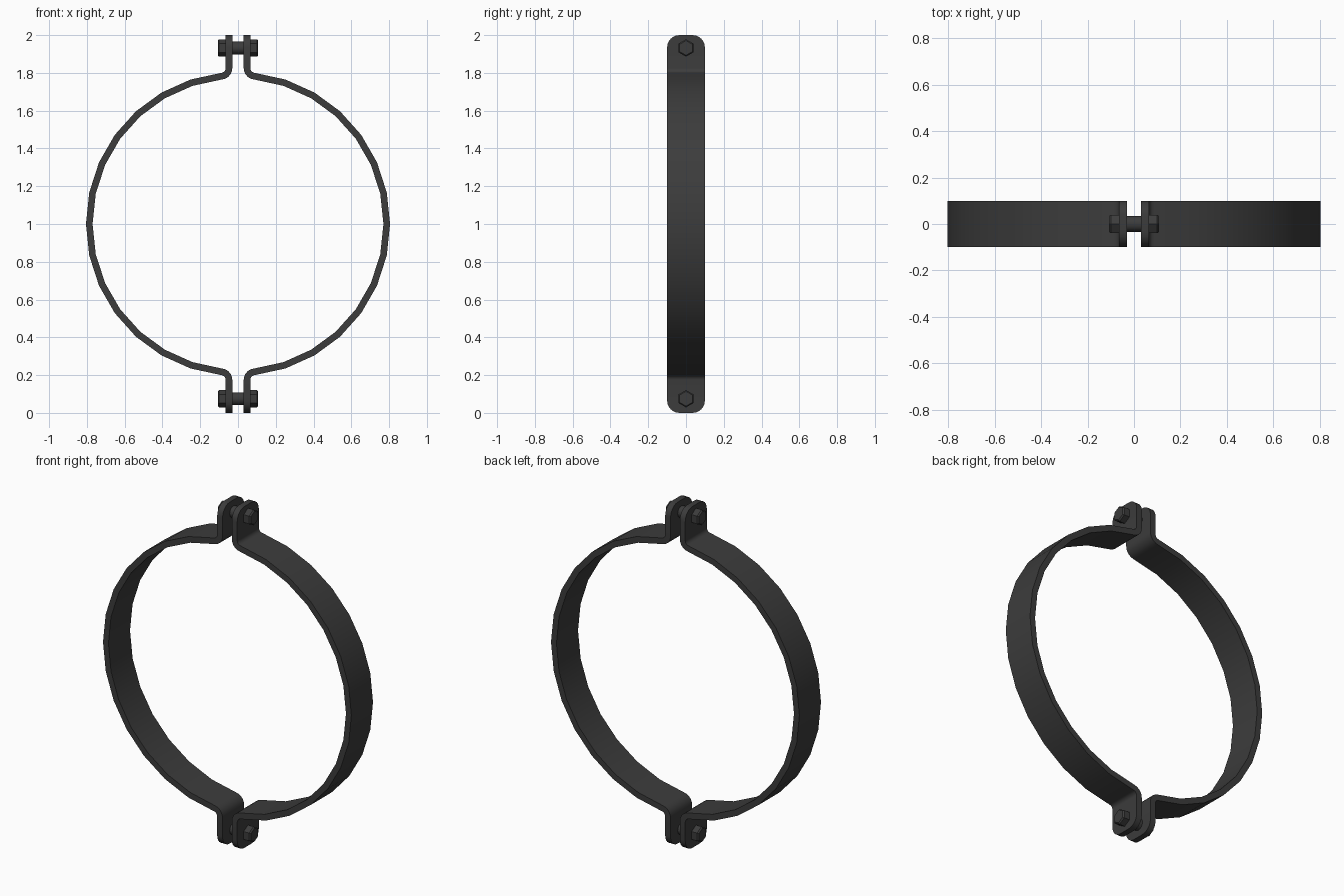
import bpy, bmesh
from math import sin, cos, pi, sqrt, atan2
from mathutils import Matrix

if "Cube" in bpy.data.objects:
    bpy.data.objects.remove(bpy.data.objects["Cube"])

mat = bpy.data.materials.new("dark_metal")
mat.diffuse_color = (0.045, 0.045, 0.045, 1)
mat.use_nodes = True
mat.node_tree.nodes["Principled BSDF"].inputs["Base Color"].default_value = mat.diffuse_color

R, T, W = 0.7875, 0.0175, 0.1      # ring mid radius, half thickness, half width
TAB_X, FIL, CORNER = 0.0475, 0.0425, 0.065


def finish(name, bm):
    bmesh.ops.recalc_face_normals(bm, faces=bm.faces)
    me = bpy.data.meshes.new(name)
    bm.to_mesh(me)
    bm.free()
    ob = bpy.data.objects.new(name, me)
    bpy.context.collection.objects.link(ob)
    me.materials.append(mat)
    bpy.context.view_layer.objects.active = ob
    ob.select_set(True)
    bpy.ops.object.shade_smooth_by_angle(angle=pi / 6)
    ob.select_set(False)
    return ob


# Upper end of the strip: (x, z, normal x, normal z, half width), z relative to ring centre
fx = TAB_X + FIL
fz = sqrt((R + FIL) ** 2 - fx ** 2)
end_angle = atan2(fz, fx)
upper = []
for i in range(7):                  # rounded tab tip
    a = pi / 2 * (1 - i / 6)
    upper.append((TAB_X, 1 - CORNER + CORNER * sin(a), 1, 0, W - CORNER + CORNER * cos(a)))
for i in range(6):                  # bend from tab to ring
    a = pi + end_angle * i / 5
    upper.append((fx + FIL * cos(a), fz + FIL * sin(a), -cos(a), -sin(a), W))

# Ring arc, then the lower end as a mirror of the upper one
SEG = 14
arc = []
for i in range(1, SEG):
    a = end_angle * (1 - 2 * i / SEG)
    arc.append((R * cos(a), R * sin(a), cos(a), sin(a), W))
lower = [(x, -z, nx, -nz, w) for x, z, nx, nz, w in reversed(upper)]


def half_band(name, side):
    bm = bmesh.new()
    rows = []
    for x, z, nx, nz, w in upper + arc + lower:
        rows.append([bm.verts.new((side * (x + s * T * nx), y * w, 1 + z + s * T * nz))
                     for s, y in ((-1, -1), (-1, 1), (1, 1), (1, -1))])
    for a, b in zip(rows, rows[1:]):
        for k in range(4):
            m = (k + 1) % 4
            bm.faces.new((a[k], a[m], b[m], b[k]))
    bm.faces.new(rows[0])
    bm.faces.new(rows[-1])
    return finish(name, bm)


def prism(name, sides, profile, z, turn=0.0):
    """Lathe of (x, radius) stations around a horizontal x axis."""
    bm = bmesh.new()
    rows = [[bm.verts.new((x, r * sin(2 * pi * k / sides + turn),
                           z + r * cos(2 * pi * k / sides + turn)))
             for k in range(sides)] for x, r in profile]
    for a, b in zip(rows, rows[1:]):
        for k in range(sides):
            m = (k + 1) % sides
            bm.faces.new((a[k], a[m], b[m], b[k]))
    bm.faces.new(rows[0])
    bm.faces.new(rows[-1])
    return finish(name, bm)


# Two mirrored band halves
half_band("right_band", 1)
half_band("left_band", -1)

# Bolt, hex head and hex nut at top and bottom
for pos, z in (("top", 1.932), ("bottom", 0.075)):
    prism(pos + "_bolt_shaft", 24, [(-0.07, 0.034), (0.07, 0.034)], z)
    for part, s in (("bolt_head", 1), ("bolt_nut", -1)):
        prism(f"{pos}_{part}", 6,
              [(s * 0.062, 0.046), (s * 0.1, 0.046), (s * 0.107, 0.039)], z)
